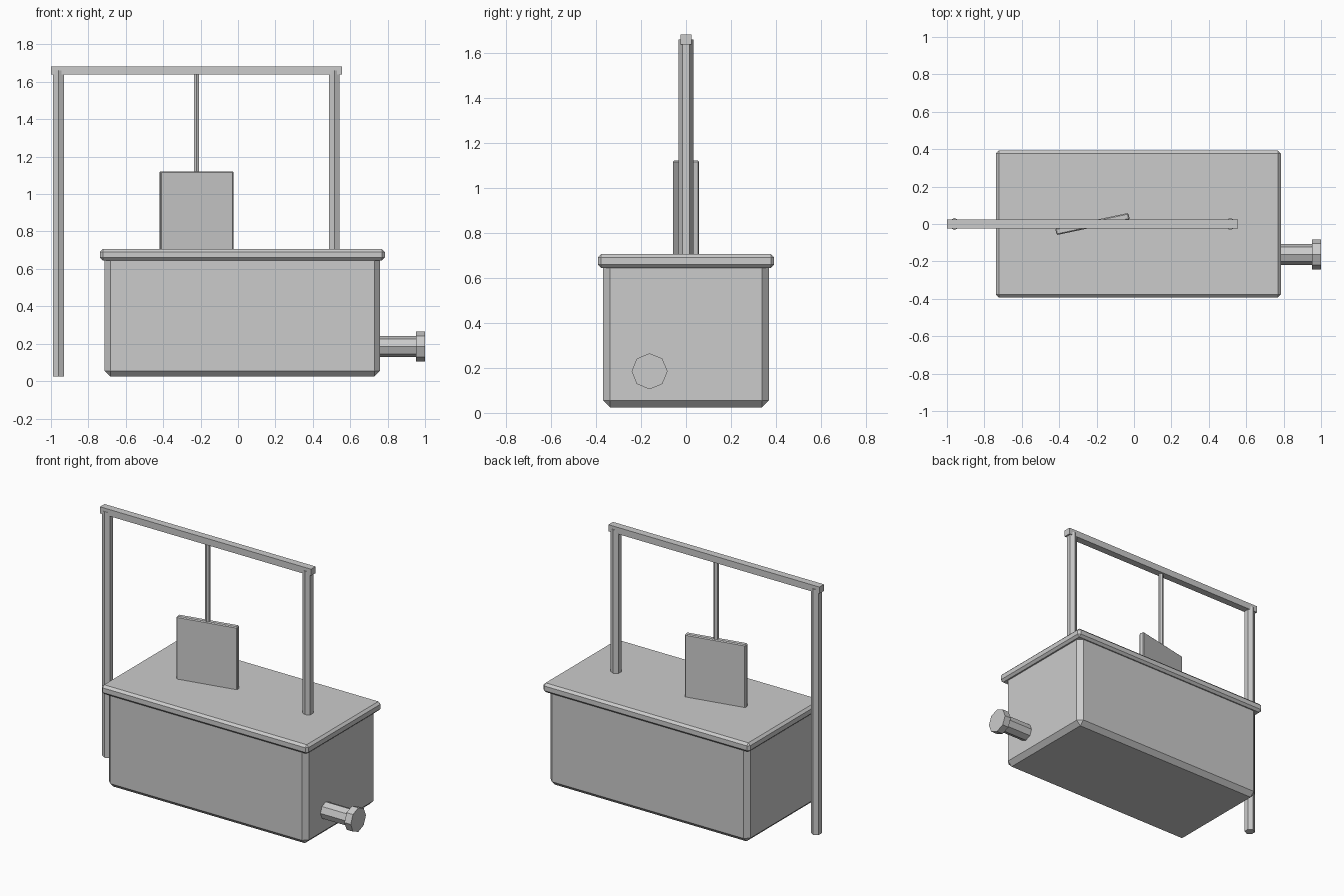
import bpy
from math import radians

if "Cube" in bpy.data.objects:
    bpy.data.objects.remove(bpy.data.objects["Cube"])


def box(name, lo, hi, bevel=0.0, rot=0.0):
    """Box between two corners, optional chamfer and turn about z."""
    mid = [(a + b) / 2 for a, b in zip(lo, hi)]
    bpy.ops.mesh.primitive_cube_add(size=1, location=mid)
    ob = bpy.context.object
    ob.name = name
    ob.scale = [b - a for a, b in zip(lo, hi)]
    bpy.ops.object.transform_apply(location=False, rotation=False, scale=True)
    ob.rotation_euler.z = radians(rot)
    if bevel:
        mod = ob.modifiers.new("chamfer", "BEVEL")
        mod.width = bevel
        mod.segments = 1
    return ob


def rod(name, sides, radius, length, centre, along_x=False):
    """Low-sided cylinder along z, or along x."""
    bpy.ops.mesh.primitive_cylinder_add(
        vertices=sides, radius=radius, depth=length, location=centre,
        rotation=(0, radians(90) if along_x else 0, 0))
    bpy.context.object.name = name
    return bpy.context.object


FLOOR = 0.025
BEAM_MID = 1.66

# Tank and its overhanging lid
box("tank_body", (-0.713, -0.369, FLOOR), (0.760, 0.369, 0.68), 0.03)
box("tank_lid", (-0.738, -0.392, 0.645), (0.785, 0.392, 0.706), 0.015)

# Overhead frame: two hexagonal posts and a beam
for side, x in (("left", -0.96), ("right", 0.515)):
    rod(side + "_post", 6, 0.033, BEAM_MID - FLOOR,
        (x, 0, (BEAM_MID + FLOOR) / 2))
box("top_beam", (-1.0, -0.024, 1.638), (0.555, 0.024, 1.682))

# Panel hung from the beam, slightly turned
rod("hanger_rod", 6, 0.016, BEAM_MID - 1.10, (-0.222, 0, (BEAM_MID + 1.10) / 2))
box("hanging_panel", (-0.422, -0.018, 0.66), (-0.022, 0.018, 1.122), 0.006, 12)

# Drain pipe with end flange
rod("drain_pipe", 8, 0.056, 0.25, (0.845, -0.162, 0.185), True)
rod("drain_flange", 8, 0.080, 0.047, (0.9765, -0.162, 0.185), True)
